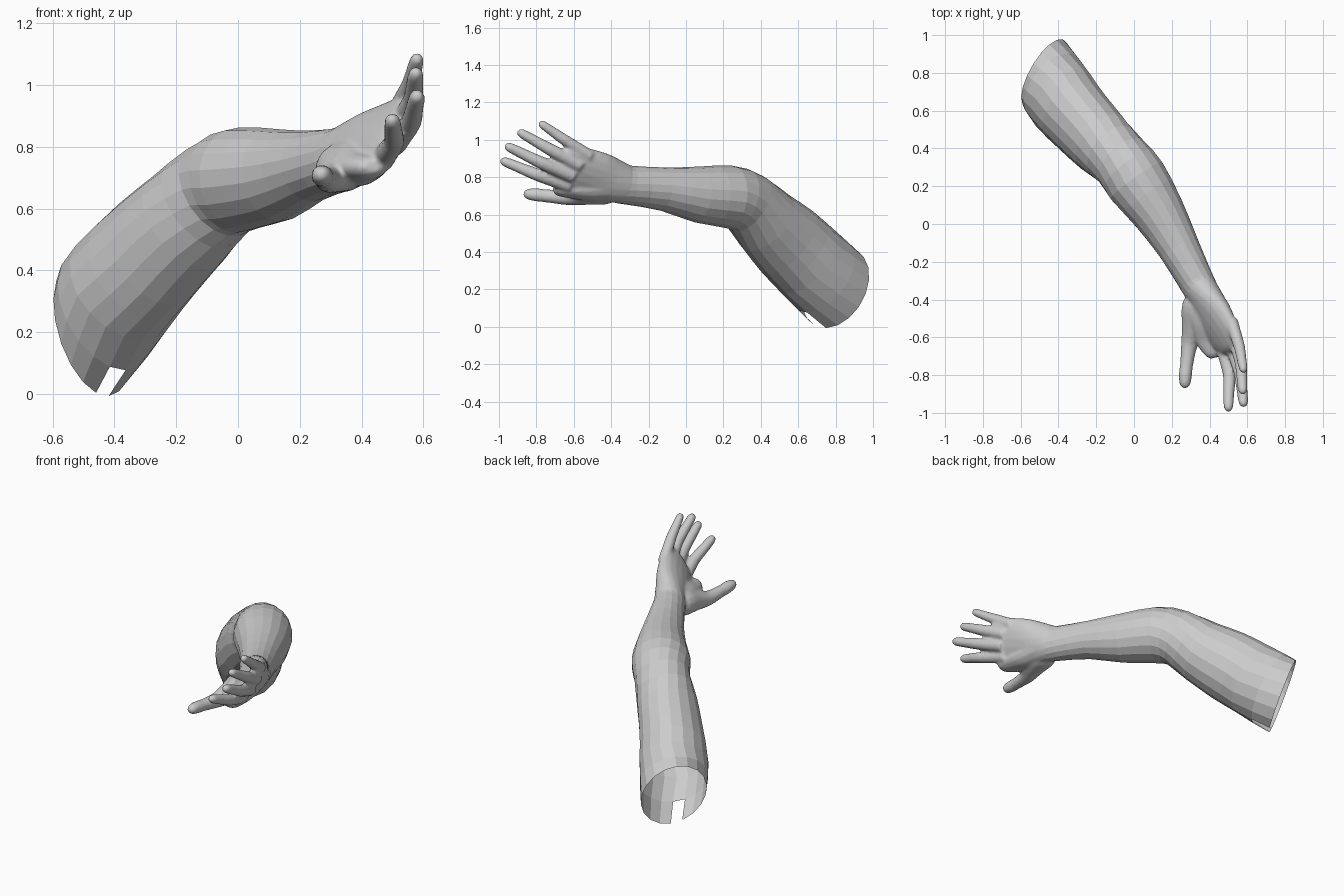
import bpy, bmesh, math
from mathutils import Vector

if "Cube" in bpy.data.objects:
    bpy.data.objects.remove(bpy.data.objects["Cube"])

skin = bpy.data.materials.new("pale_grey")
skin.diffuse_color = (0.6, 0.6, 0.6, 1)
skin.use_nodes = True
skin.node_tree.nodes["Principled BSDF"].inputs["Base Color"].default_value = skin.diffuse_color


def spline(rows, steps):
    """Catmull-Rom through rows of numbers."""
    out = []
    for i in range(len(rows) - 1):
        p0, p1, p2 = rows[max(i - 1, 0)], rows[i], rows[i + 1]
        p3 = rows[min(i + 2, len(rows) - 1)]
        for s in range(steps):
            t = s / steps
            out.append([0.5 * (2 * b + (c - a) * t + (2 * a - 5 * b + 4 * c - d) * t * t
                               + (3 * b - a - 3 * c + d) * t ** 3)
                        for a, b, c, d in zip(p0, p1, p2, p3)])
    return out + [list(rows[-1])]


def tube(bm, rows, sides, steps, capped=True, start_dir=None):
    """Loft ellipses; row = x, y, z, half height, half width, up x, up y, up z."""
    rings = spline(rows, steps)
    loops = []
    for i, r in enumerate(rings):
        c = Vector(r[:3])
        d = (Vector(rings[min(i + 1, len(rings) - 1)][:3])
             - Vector(rings[max(i - 1, 0)][:3])).normalized()
        if start_dir and i < steps:
            d = Vector(start_dir).normalized().lerp(d, i / steps).normalized()
        up = Vector(r[5:8])
        up = (up - d * up.dot(d)).normalized()
        side = d.cross(up)
        loops.append([bm.verts.new(c + up * r[3] * math.cos(a) + side * r[4] * math.sin(a))
                      for a in (2 * math.pi * k / sides for k in range(sides))])
    for a, b in zip(loops, loops[1:]):
        for k in range(sides):
            j = (k + 1) % sides
            bm.faces.new((a[k], a[j], b[j], b[k]))
    if capped:
        bm.faces.new(loops[-1])
        bm.faces.new(loops[0][::-1])


def finish(bm, name):
    bmesh.ops.recalc_face_normals(bm, faces=bm.faces)
    me = bpy.data.meshes.new(name)
    bm.to_mesh(me)
    bm.free()
    me.materials.append(skin)
    ob = bpy.data.objects.new(name, me)
    bpy.context.collection.objects.link(ob)
    return ob


Z = (0, 0, 1)
T = (0.25, 0.25, 1)           # upper arm section leans outward
W = (0.27, 0.585, 0.765)      # across the palm, index to little finger

# Upper arm, elbow and forearm as one faceted skin, open at the shoulder
arm = bmesh.new()
tube(arm, [
    (-.475, .80, .207, .230, .200, *T),
    (-.375, .655, .347, .220, .194, *T),
    (-.275, .54, .457, .213, .181, *T),
    (-.17, .43, .56, .190, .173, *T),
    (-.065, .33, .66, .170, .160, .12, .12, 1),
    (.013, .23, .695, .168, .170, *Z),
    (.13, .06, .708, .150, .142, *Z),
    (.237, -.125, .737, .116, .112, *Z),
    (.328, -.30, .757, .105, .094, .05, .15, 1),
    (.353, -.345, .766, .109, .091, .1, .25, .95),
], 18, 2, False, (.79, -.51, .33))
# Small notch in the shoulder edge
gap = min(arm.faces, key=lambda f: (f.calc_center_median() - Vector((-.45, .69, .05))).length)
bmesh.ops.delete(arm, geom=[gap], context='FACES')
finish(arm, "arm")

# Palm, thumb and fingers, fused into one smooth skin
hand = bmesh.new()
tube(hand, [
    (.335, -.315, .759, .103, .090, .05, .15, 1),
    (.373, -.38, .777, .118, .086, .15, .35, .9),
    (.422, -.48, .805, .143, .074, *W),
    (.487, -.61, .840, .145, .050, *W),
    (.505, -.66, .845, .125, .036, *W),
    (.512, -.68, .846, .105, .020, *W),
], 18, 3)

# Thumb with the fleshy mound at its base
tube(hand, [
    (.36, -.34, .75, .05, .05, *Z),
    (.34, -.43, .735, .080, .085, *Z),
    (.325, -.53, .715, .064, .075, *Z),
    (.295, -.63, .694, .044, .046, *Z),
    (.279, -.74, .700, .035, .035, *Z),
    (.272, -.80, .706, .035, .035, *Z),
    (.270, -.85, .710, .027, .028, *Z),
    (.270, -.869, .711, .010, .010, *Z),
], 14, 3)

# Palm flesh between the thumb and the index finger
tube(hand, [
    (.37, -.42, .755, .08, .09, *Z),
    (.385, -.52, .745, .075, .09, *Z),
    (.405, -.61, .735, .050, .08, *Z),
    (.43, -.68, .735, .036, .055, *Z),
    (.437, -.705, .737, .018, .035, *Z),
], 14, 3)

# Fingers: knuckle, middle joint, tip, radius
fingers = [
    ((.465, -.62, .755), (.505, -.80, .815), (.499, -.992, .893), .035),
    ((.505, -.60, .805), (.560, -.78, .880), (.582, -.968, .972), .035),
    ((.520, -.56, .860), (.565, -.73, .950), (.577, -.900, 1.047), .034),
    ((.515, -.51, .910), (.558, -.65, 1.00), (.582, -.785, 1.094), .031),
]
for base, mid, tip, r in fingers:
    b, m, t = Vector(base), Vector(mid), Vector(tip)
    path = [(b, 1.1), (b.lerp(m, .5), 1.05), (m, .97), (m.lerp(t, .45), .85),
            (m.lerp(t, .85), .74), (m.lerp(t, .96), .5), (t, .2)]
    tube(hand, [(*p, r * s, r * s, *W) for p, s in path], 14, 2)

ob = finish(hand, "hand")
fuse = ob.modifiers.new("fuse", 'REMESH')
fuse.mode = 'VOXEL'
fuse.voxel_size = 0.009
fuse.use_smooth_shade = True
soften = ob.modifiers.new("soften", 'SMOOTH')
soften.factor = 0.5
soften.iterations = 3
